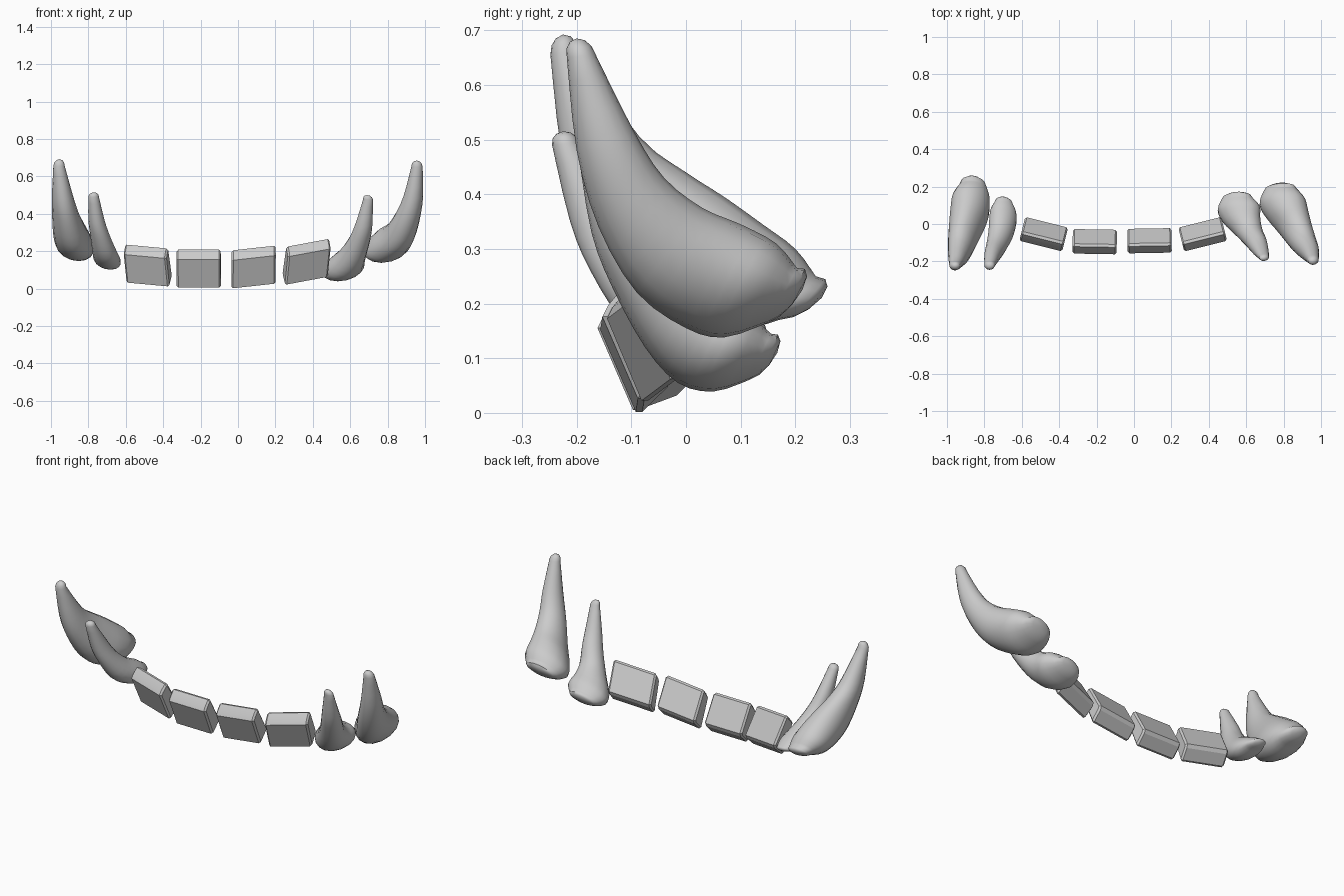
import bpy, bmesh, math
from mathutils import Vector

SIDES = 16


def make_object(name, bm, angle):
    bmesh.ops.recalc_face_normals(bm, faces=bm.faces[:])
    me = bpy.data.meshes.new(name)
    bm.to_mesh(me)
    bm.free()
    ob = bpy.data.objects.new(name, me)
    bpy.context.collection.objects.link(ob)
    bpy.ops.object.select_all(action='DESELECT')
    bpy.context.view_layer.objects.active = ob
    ob.select_set(True)
    bpy.ops.object.shade_smooth_by_angle(angle=math.radians(angle))
    return ob


def spline(p0, p1, p2, p3, t):
    return [0.5 * (2 * b + (c - a) * t + (2 * a - 5 * b + 4 * c - d) * t * t
                   + (3 * b - a - 3 * c + d) * t ** 3)
            for a, b, c, d in zip(p0, p1, p2, p3)]


def fang(name, tip, rows, end, roll):
    """Loft oval sections (front y, z, back y, z, centre x, half width)."""
    tip, end = Vector(tip), Vector(end)
    n = len(rows)
    sections = []
    for i in range(n - 1):
        for t in (0, 1 / 3, 2 / 3):
            sections.append(spline(rows[max(i - 1, 0)], rows[i], rows[i + 1],
                                   rows[min(i + 2, n - 1)], t))
    sections.append(rows[-1])

    rings = []
    for k, (fy, fz, by, bz, cx, hw) in enumerate(sections):
        r = roll * k / len(sections)
        ring = []
        for j in range(SIDES):
            a = 2 * math.pi * j / SIDES
            u = math.cos(a)
            ring.append(Vector((cx + hw * (math.sin(a) + r * u),
                                (fy + by) / 2 + u * (by - fy) / 2,
                                (fz + bz) / 2 + u * (bz - fz) / 2)))
        rings.append(ring)

    # rounded ends
    def shrink(ring, p, t):
        c = sum(ring, Vector()) / SIDES
        s = math.sqrt(1 - t * t)
        return [c.lerp(p, t) + (v - c) * s for v in ring]
    rings = ([shrink(rings[0], tip, t) for t in (0.85, 0.5)] + rings
             + [shrink(rings[-1], end, t) for t in (0.5, 0.85)])

    bm = bmesh.new()
    vr = [[bm.verts.new(v) for v in ring] for ring in rings]
    for a, b in zip(vr, vr[1:]):
        for j in range(SIDES):
            k = (j + 1) % SIDES
            bm.faces.new((a[j], a[k], b[k], b[j]))
    for p, ring in ((tip, vr[0]), (end, vr[-1])):
        v = bm.verts.new(p)
        for j in range(SIDES):
            bm.faces.new((v, ring[j], ring[(j + 1) % SIDES]))
    make_object(name, bm, 60)


def incisor(name, x, y, z, yaw, slope):
    """Leaning wedge slab: side profile extruded along x, chamfered."""
    profile = [(-0.065, 0.05), (-0.055, 0.07), (-0.028, 0.103), (-0.012, 0.10),
               (0.066, -0.035), (0.058, -0.055), (0.012, -0.1), (0.0, -0.1)]
    bm = bmesh.new()
    ends = [[bm.verts.new((s * 0.118, py, pz)) for py, pz in profile]
            for s in (-1, 1)]
    n = len(profile)
    for j in range(n):
        k = (j + 1) % n
        bm.faces.new((ends[0][j], ends[0][k], ends[1][k], ends[1][j]))
    caps = [bm.faces.new(e) for e in ends]
    bmesh.ops.bevel(bm, geom=list({e for f in caps for e in f.edges}),
                    offset=0.009, segments=1, affect='EDGES', clamp_overlap=True)
    c, s = math.cos(math.radians(yaw)), math.sin(math.radians(yaw))
    for v in bm.verts:
        a, b, h = v.co
        v.co = (x + a * c - b * s, y + a * s + b * c, z + h + slope * a)
    make_object(name, bm, 20)


# large outer fangs
fang("large_fang_right", (0.955, -0.20, 0.685), [
    (-0.218, 0.65, -0.165, 0.655, 0.957, 0.030),
    (-0.200, 0.48, -0.095, 0.515, 0.938, 0.052),
    (-0.160, 0.34, -0.040, 0.43, 0.905, 0.070),
    (-0.090, 0.22, 0.030, 0.375, 0.865, 0.088),
    (0.000, 0.155, 0.100, 0.345, 0.820, 0.112),
    (0.070, 0.138, 0.165, 0.31, 0.793, 0.120),
    (0.150, 0.165, 0.203, 0.265, 0.782, 0.088)], (0.78, 0.213, 0.225), 0.3)
fang("large_fang_left", (-0.955, -0.225, 0.692), [
    (-0.248, 0.655, -0.197, 0.662, -0.957, 0.030),
    (-0.228, 0.48, -0.085, 0.505, -0.938, 0.057),
    (-0.190, 0.36, 0.000, 0.44, -0.922, 0.072),
    (-0.110, 0.23, 0.070, 0.395, -0.900, 0.090),
    (-0.020, 0.165, 0.140, 0.345, -0.880, 0.102),
    (0.080, 0.147, 0.200, 0.30, -0.870, 0.098),
    (0.170, 0.17, 0.237, 0.25, -0.860, 0.070)], (-0.86, 0.248, 0.21), -0.25)

# small inner fangs
fang("small_fang_right", (0.69, -0.185, 0.50), [
    (-0.197, 0.475, -0.160, 0.48, 0.695, 0.026),
    (-0.173, 0.33, -0.100, 0.37, 0.674, 0.045),
    (-0.135, 0.23, -0.050, 0.30, 0.650, 0.058),
    (-0.075, 0.12, 0.000, 0.24, 0.610, 0.076),
    (-0.015, 0.055, 0.060, 0.205, 0.575, 0.100),
    (0.050, 0.039, 0.115, 0.18, 0.560, 0.111),
    (0.115, 0.06, 0.155, 0.145, 0.550, 0.080)], (0.55, 0.167, 0.11), 0.3)
fang("small_fang_left", (-0.77, -0.225, 0.515), [
    (-0.245, 0.49, -0.195, 0.495, -0.772, 0.028),
    (-0.212, 0.35, -0.120, 0.385, -0.757, 0.043),
    (-0.175, 0.26, -0.070, 0.31, -0.738, 0.052),
    (-0.110, 0.16, -0.010, 0.25, -0.715, 0.064),
    (-0.030, 0.11, 0.050, 0.215, -0.702, 0.071),
    (0.030, 0.102, 0.100, 0.19, -0.698, 0.067),
    (0.090, 0.12, 0.133, 0.165, -0.696, 0.046)], (-0.696, 0.14, 0.14), -0.35)

# row of four leaning incisors
incisor("incisor_outer_left", -0.483, -0.055, 0.122, -14, -0.09)
incisor("incisor_inner_left", -0.21, -0.095, 0.105, -1, 0.0)
incisor("incisor_inner_right", 0.083, -0.09, 0.114, 1, 0.11)
incisor("incisor_outer_right", 0.367, -0.055, 0.142, 14, 0.18)
